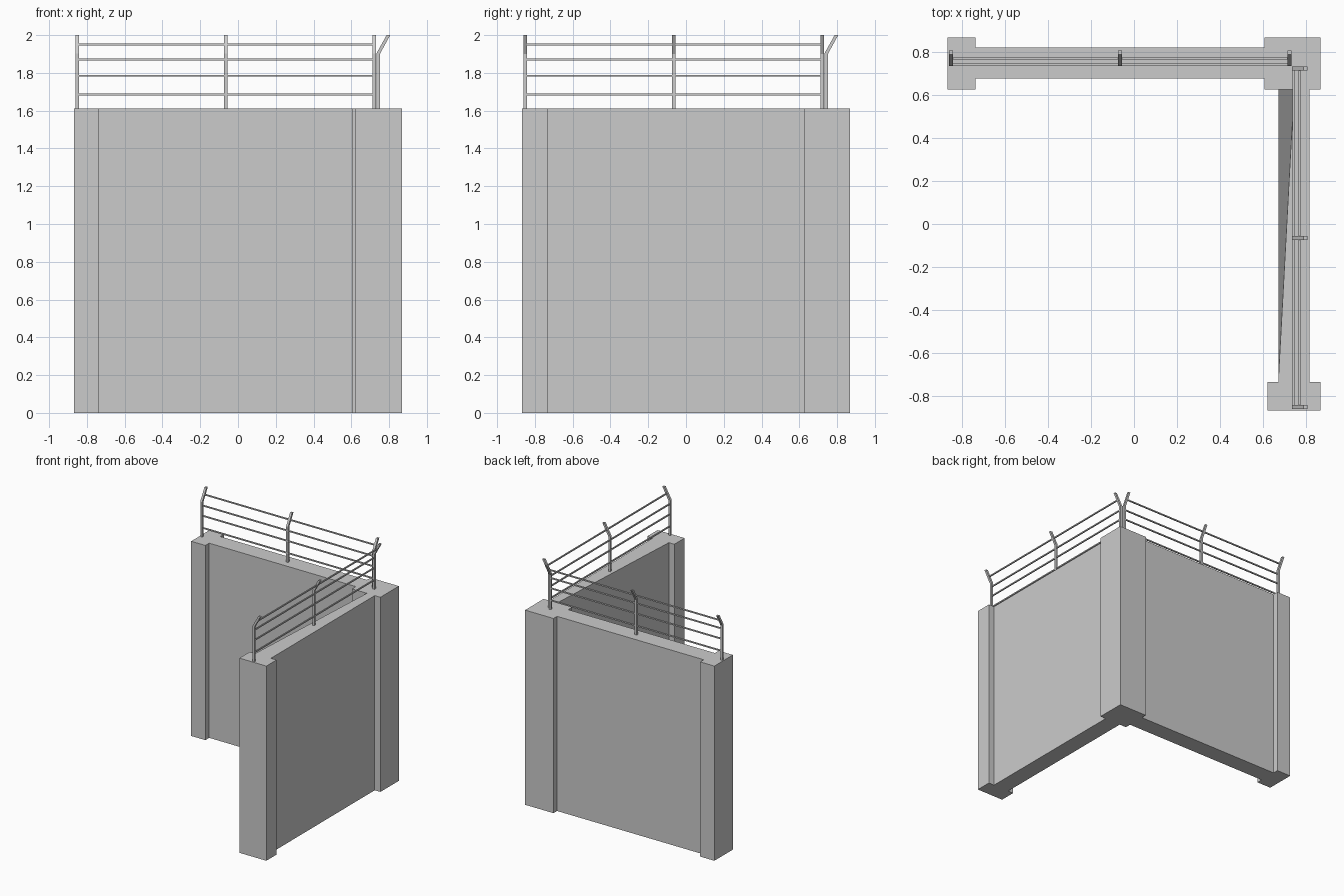
import bpy, bmesh
from mathutils import Vector

if "Cube" in bpy.data.objects:
    bpy.data.objects.remove(bpy.data.objects["Cube"])

H = 1.612  # wall height


def finish(name, bm):
    bmesh.ops.recalc_face_normals(bm, faces=bm.faces[:])
    me = bpy.data.meshes.new(name)
    bm.to_mesh(me)
    bm.free()
    ob = bpy.data.objects.new(name, me)
    bpy.context.collection.objects.link(ob)
    return ob


def prism(bm, bottom, top):
    # closed solid between two matching outlines
    a = [bm.verts.new(p) for p in bottom]
    b = [bm.verts.new(p) for p in top]
    n = len(a)
    bm.faces.new(a[::-1])
    bm.faces.new(b)
    for i in range(n):
        j = (i + 1) % n
        bm.faces.new((a[i], a[j], b[j], b[i]))


# L-shaped wall with end pillars and a corner pillar
plan = [(-.867, .625), (-.737, .625), (-.737, .675), (.607, .675), (.607, .625),
        (.67, .625), (.67, -.733), (.62, -.733), (.62, -.867), (.867, -.867),
        (.867, -.733), (.815, -.733), (.815, .625), (.867, .625), (.867, .867),
        (.607, .867), (.607, .82), (-.737, .82), (-.737, .867), (-.867, .867)]
bottom = [(x, y, 0) for x, y in plan]
top = [(x, y, H) for x, y in plan]
top[5] = (.743, .625, H)  # inner face leans back at the corner
bm = bmesh.new()
prism(bm, bottom, top)
finish("corner_wall", bm)

# Fence: (along, out, z) is mapped to either wall
post_profile = [(.733, H - .002), (.751, H - .002), (.751, 1.9), (.806, 2.0),
                (.787, 2.0), (.733, 1.903)]
posts = (-.85, -.065, .722)
rails = [(.742, 1.685), (.742, 1.785), (.742, 1.87), (.769, 1.95)]
sides = {"back": lambda a, o, z: Vector((a, o, z)),
         "right": lambda a, o, z: Vector((o, a, z))}

for side, place in sides.items():
    # Bent posts
    bm = bmesh.new()
    for p in posts:
        prism(bm, [place(p - .009, o, z) for o, z in post_profile],
              [place(p + .009, o, z) for o, z in post_profile])
    finish(side + "_fence_posts", bm)
    # Horizontal rails
    bm = bmesh.new()
    r = .005
    for o, z in rails:
        ring = [(o - r, z - r), (o + r, z - r), (o + r, z + r), (o - r, z + r)]
        prism(bm, [place(posts[0], *q) for q in ring],
              [place(posts[-1], *q) for q in ring])
    finish(side + "_fence_rails", bm)
